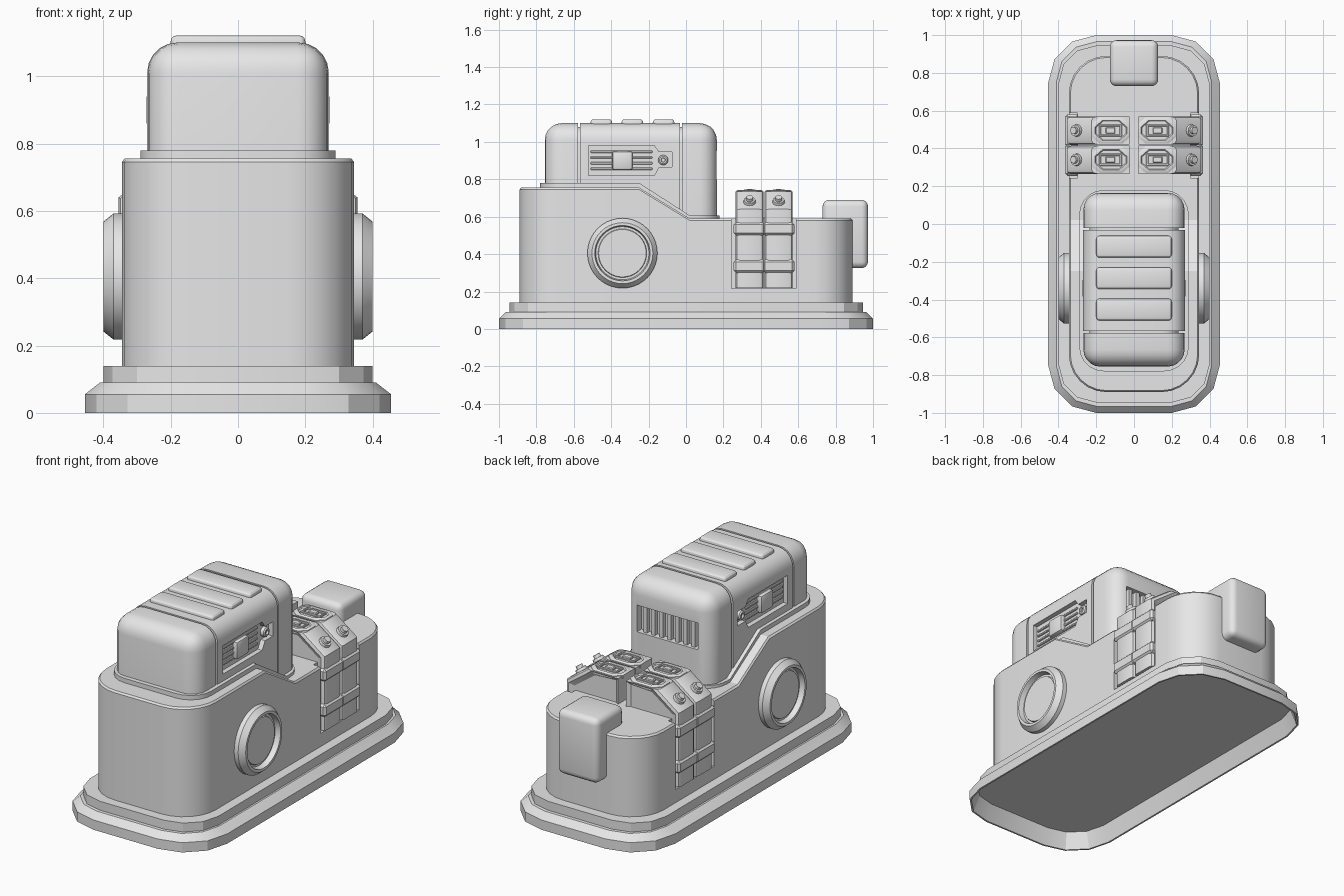
import bpy, bmesh
from math import sin, cos, pi
from mathutils import Matrix, Vector

if "Cube" in bpy.data.objects:
    bpy.data.objects.remove(bpy.data.objects["Cube"])

grey = bpy.data.materials.new("plain grey")
grey.use_nodes = True
grey.diffuse_color = (0.8, 0.8, 0.8, 1)
grey.node_tree.nodes["Principled BSDF"].inputs["Base Color"].default_value = (0.8, 0.8, 0.8, 1)
parts = []


def finish(bm, name, mirror=False):
    bmesh.ops.recalc_face_normals(bm, faces=bm.faces)
    if mirror:
        copy = bmesh.ops.duplicate(bm, geom=bm.verts[:] + bm.edges[:] + bm.faces[:])["geom"]
        for v in copy:
            if isinstance(v, bmesh.types.BMVert):
                v.co.x = -v.co.x
        bmesh.ops.reverse_faces(bm, faces=[f for f in copy if isinstance(f, bmesh.types.BMFace)])
    mesh = bpy.data.meshes.new(name)
    bm.to_mesh(mesh)
    bm.free()
    mesh.materials.append(grey)
    ob = bpy.data.objects.new(name, mesh)
    bpy.context.collection.objects.link(ob)
    parts.append(ob)
    return ob


def skin(rings):
    """Join rings of points with quads and cap both ends."""
    bm = bmesh.new()
    rows = [[bm.verts.new(p) for p in ring] for ring in rings]
    n = len(rows[0])
    for a, b in zip(rows, rows[1:]):
        for i in range(n):
            bm.faces.new((a[i], a[(i + 1) % n], b[(i + 1) % n], b[i]))
    bm.faces.new(rows[0][::-1])
    bm.faces.new(rows[-1])
    return bm


def outline(hx, hy, r, z, n, cy=0):
    ring = []
    for q, (sx, sy) in enumerate(((1, 1), (-1, 1), (-1, -1), (1, -1))):
        for k in range(n + 1):
            a = (q + k / n) * pi / 2
            ring.append((sx * (hx - r) + r * cos(a), cy + sy * (hy - r) + r * sin(a), z))
    return ring


def prism(points, axis, a, b):
    def place(p, t):
        c = list(p)
        c.insert(axis, t)
        return c
    return skin([[place(p, t) for p in points] for t in (a, b)])


def block(lo, hi):
    bm = bmesh.new()
    bmesh.ops.create_cube(bm, size=1)
    for v in bm.verts:
        v.co = [l + (h - l) * (c + 0.5) for l, h, c in zip(lo, hi, v.co)]
    return bm


def box(name, lo, hi, bevel=0.0, seg=1, mirror=False):
    bm = block(lo, hi)
    if bevel:
        bmesh.ops.bevel(bm, geom=bm.edges[:], offset=bevel, segments=seg, profile=0.5, affect="EDGES")
    return finish(bm, name, mirror)


def cut(ob, cutter):
    cutter.hide_render = True
    mod = ob.modifiers.new("cut", "BOOLEAN")
    mod.operation, mod.object, mod.solver = "DIFFERENCE", cutter, "EXACT"
    bpy.context.view_layer.objects.active = ob
    bpy.ops.object.modifier_apply(modifier=mod.name)
    parts.remove(cutter)
    bpy.data.objects.remove(cutter)


def sloped(bm, base, low, high, top):
    """Drop the top of a prism from high to low along a ramp."""
    y0, y1 = -0.25, 0.02
    for y in (y0, y1):
        bmesh.ops.bisect_plane(bm, geom=bm.verts[:] + bm.edges[:] + bm.faces[:],
                               plane_co=(0, y, 0), plane_no=(0, 1, 0))
    for v in bm.verts:
        if v.co.z > base:
            t = min(1, max(0, (v.co.y - y0) / (y1 - y0)))
            v.co.z += (low - high) * t
    return bm


# Stepped skirt, hollow underneath
levels = ((0.40, 0.945, 0.09), (0.41, 0.955, 0.09), (0.445, 0.99, 0), (0.455, 1, 0),
          (0.455, 1, 0.055), (0.41, 0.965, 0.09), (0.40, 0.945, 0.09), (0.40, 0.945, 0.14))
finish(skin([outline(x, y, x - 0.2, z, 3) for x, y, z in levels]), "base_skirt")

# Main body with ramped top and side bays
body = finish(sloped(skin([outline(0.345, 0.89, 0.2, 0.12, 6), outline(0.345, 0.89, 0.2, 0.745, 6),
                           outline(0.337, 0.882, 0.192, 0.755, 6)]), 0.5, 0.59, 0.755, 0.755), "body")
cut(body, box("bay_cutter", (0.30, 0.243, 0.215), (0.5, 0.587, 0.8), mirror=True))

# Collar around the cabin
finish(sloped(skin([outline(0.29, 0.48, 0.13, z, 5, -0.3) for z in (0.73, 0.78)]),
              0.7, 0.607, 0.78, 0.78), "cabin_collar")


# Cabin in three shells with seams between them
def cabin_part(name, y0, y1, hx, top):
    bm = block((-hx, -0.755, 0.56), (hx, 0.165, top))
    edges = [e for e in bm.edges if max(v.co.z for v in e.verts) > 0.6]
    bmesh.ops.bevel(bm, geom=edges, offset=0.09, segments=5, profile=0.5, affect="EDGES")
    for y, d in ((y0, -1), (y1, 1)):
        bmesh.ops.bisect_plane(bm, geom=bm.verts[:] + bm.edges[:] + bm.faces[:],
                               plane_co=(0, y, 0), plane_no=(0, d, 0), clear_outer=True)
        rim = [e for e in bm.edges if e.is_boundary]
        if rim:
            bmesh.ops.edgeloop_fill(bm, edges=rim)
    return finish(bm, name)


cabin_part("cabin_front", -1, -0.578, 0.268, 1.1)
middle = cabin_part("cabin_middle", -0.566, -0.033, 0.27, 1.1)
rear = cabin_part("cabin_rear", -0.021, 1, 0.268, 1.1)
cabin_part("cabin_core", -0.6, 0.0, 0.235, 1.08)

# Side windows with latch plate, rails and knob
window = [(-0.52, 0.82), (-0.17, 0.82), (-0.145, 0.865), (-0.075, 0.865), (-0.075, 0.945),
          (-0.145, 0.945), (-0.17, 0.98), (-0.52, 0.98)]
cut(middle, finish(prism(window, 0, 0.243, 0.4), "window_cutter", True))
for i in range(4):
    z = 0.85 + i * 0.03
    box("window_rail", (0.235, -0.51, z), (0.251, -0.18, z + 0.013), 0.003, mirror=True)
box("latch_plate", (0.235, -0.395, 0.85), (0.272, -0.285, 0.95), 0.012, 2, True)


def lathe(name, profile, y, z, n):
    finish(skin([[(x, y + r * cos(2 * pi * i / n), z + r * sin(2 * pi * i / n)) for i in range(n)]
                 for x, r in profile]), name, True)


lathe("window_knob", ((0.235, 0.027), (0.262, 0.027), (0.268, 0.02), (0.268, 0.012),
                      (0.258, 0.01)), -0.122, 0.903, 16)

# Round side ports
lathe("side_port", ((0.33, 0.187), (0.37, 0.187), (0.40, 0.163), (0.40, 0.148),
                    (0.37, 0.142), (0.37, 0.13), (0.378, 0.127)), -0.34, 0.405, 40)

# Rear grille
cut(rear, box("grille_cutter", (-0.19, 0.125, 0.80), (0.19, 0.3, 0.95)))
for i in range(7):
    x = (i - 3) * 0.05
    box("grille_bar", (x - 0.011, 0.115, 0.79), (x + 0.011, 0.15, 0.96))

# Roof pads
for y in (-0.12, -0.287, -0.453):
    box("roof_pad", (-0.2, y - 0.058, 1.08), (0.2, y + 0.058, 1.121), 0.018, 3)

# Pods with sloped shoulders, hexagonal lids, bolts and straps
shoulder = [(0.025, 0.22), (0.355, 0.22), (0.355, 0.64), (0.225, 0.735), (0.025, 0.735)]
normal = Vector((0.095, 0, 0.13)).normalized()
turn = normal.to_track_quat("Z", "Y").to_matrix().to_4x4()
for y in (0.34, 0.495):
    bm = prism(shoulder, 1, y - 0.075, y + 0.075)
    bm.normal_update()
    outer = [e for e in bm.edges if abs(e.verts[0].co.y - e.verts[1].co.y) < 0.01
             and min(v.co.x for v in e.verts) > 0.2]
    bmesh.ops.bevel(bm, geom=outer, offset=0.022, segments=2, profile=0.5, affect="EDGES")
    bmesh.ops.recalc_face_normals(bm, faces=bm.faces)
    flanks = [f for f in bm.faces if abs(f.normal.y) > 0.95]
    bmesh.ops.inset_individual(bm, faces=flanks, thickness=0.03, depth=-0.015)
    finish(bm, "pod", True)

    def lid(grow):
        return [(0.122 + sx * (0.1 - grow - cx), y + sy * (0.07 - grow - cy)) for sx, sy, cx, cy in (
            (1, -1, 0, 0.035), (1, 1, 0, 0.035), (1, 1, 0.04, 0), (-1, 1, 0.04, 0),
            (-1, 1, 0, 0.035), (-1, -1, 0, 0.035), (-1, -1, 0.04, 0), (1, -1, 0.04, 0))]
    finish(skin([[(px, py, z) for px, py in lid(g)] for g, z in (
        (0, 0.72), (0, 0.738), (0.008, 0.743), (0.016, 0.743), (0.02, 0.737))]), "pod_lid", True)
    # Raised socket frame and its button
    for dy in (-0.026, 0.026):
        box("socket_rail", (0.07, y + dy - 0.006, 0.73), (0.18, y + dy + 0.006, 0.746), 0.003, 1, True)
    for x in (0.07, 0.18):
        box("socket_end", (x - 0.006, y - 0.032, 0.73), (x + 0.006, y + 0.032, 0.746), 0.003, 1, True)
    box("socket_button", (0.10, y - 0.017, 0.73), (0.15, y + 0.017, 0.748), 0.004, 1, True)

    bm = bmesh.new()
    for r, h in ((0.036, 0.03), (0.022, 0.064)):
        place = Matrix.Translation(Vector((0.303, y, 0.678))) @ turn
        bmesh.ops.create_cone(bm, cap_ends=True, segments=12, radius1=r, radius2=r * 0.85,
                              depth=h, matrix=place)
    finish(bm, "pod_bolt", True)
    for z in (0.30, 0.50):
        box("pod_strap", (0.29, y - 0.085, z), (0.364, y + 0.085, z + 0.07), 0.012, 1, True)

# Rear box hanging over the back edge
box("rear_box", (-0.128, 0.73, 0.325), (0.128, 0.973, 0.69), 0.035, 4)

# Smooth shading with sharp edges kept
bpy.ops.object.select_all(action="DESELECT")
for ob in parts:
    ob.select_set(True)
bpy.context.view_layer.objects.active = parts[0]
bpy.ops.object.shade_smooth_by_angle(angle=0.44)
